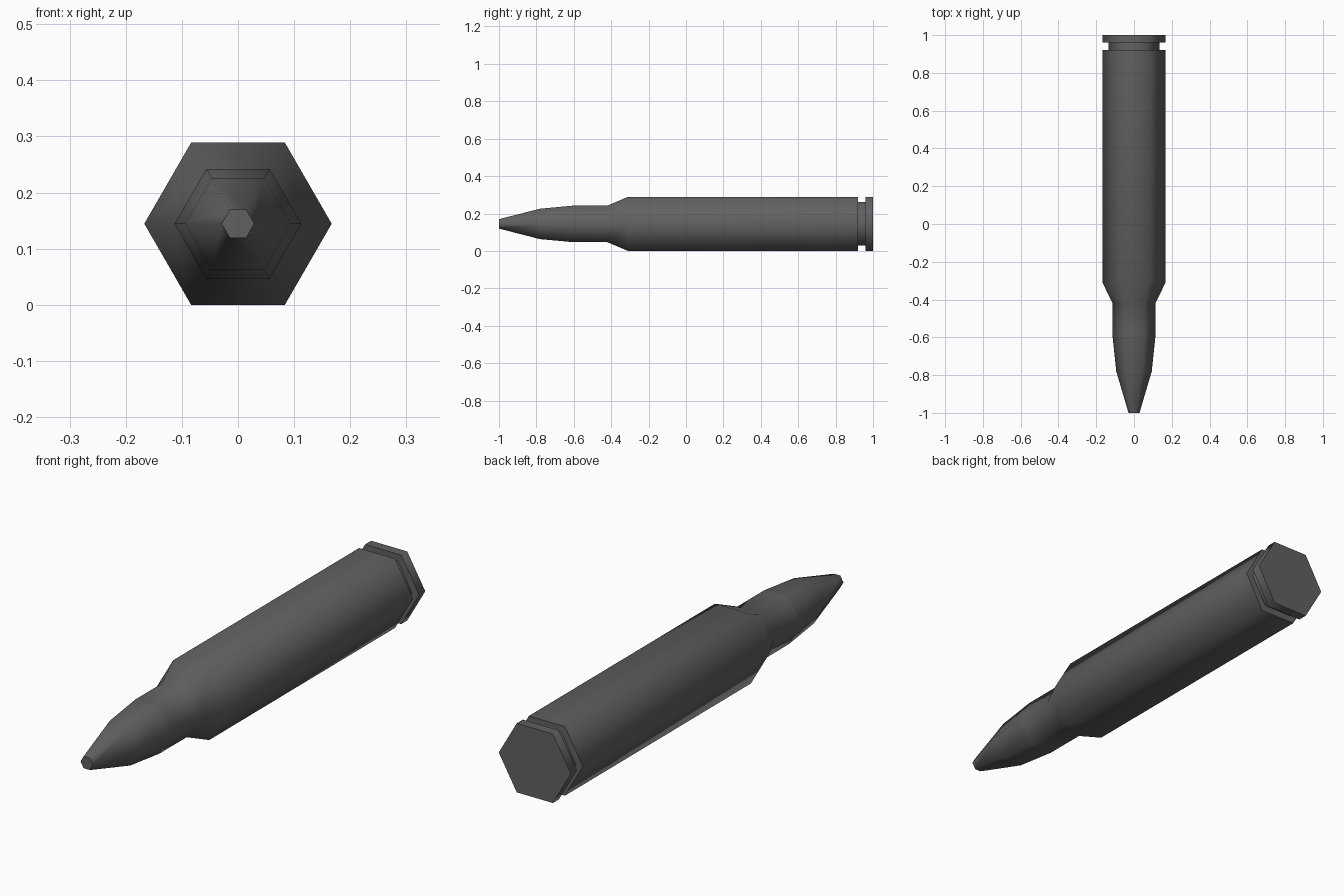
import bpy, bmesh, math

SIDES = 6
AXIS_Z = 0.1445

old = bpy.data.objects.get("Cube")
if old:
    bpy.data.objects.remove(old, do_unlink=True)

metal = bpy.data.materials.new("dark grey metal")
metal.use_nodes = True
colour = (0.12, 0.12, 0.12, 1)
metal.diffuse_color = colour
metal.node_tree.nodes["Principled BSDF"].inputs["Base Color"].default_value = colour


def turned_part(name, profile, cap_first=False, cap_last=False):
    """Hexagonal lathe along y; profile is (y, corner radius) from front to back."""
    bm = bmesh.new()
    rings = []
    for y, r in profile:
        angles = [math.tau * k / SIDES for k in range(SIDES)]
        rings.append([bm.verts.new((r * math.cos(a), y, AXIS_Z + r * math.sin(a)))
                      for a in angles])
    for a, b in zip(rings, rings[1:]):
        for k in range(SIDES):
            n = (k + 1) % SIDES
            bm.faces.new((a[k], a[n], b[n], b[k]))
    if cap_first:
        bm.faces.new(rings[0][::-1])
    if cap_last:
        bm.faces.new(rings[-1])
    # Outward is decided by the winding of the lathe
    bm.normal_update()
    if bm.faces[:][0].normal.dot(bm.faces[:][0].calc_center_median()
                                 - rings[0][0].co.lerp(rings[0][3].co, 0.5)) < 0:
        bmesh.ops.reverse_faces(bm, faces=bm.faces[:])
    mesh = bpy.data.meshes.new(name)
    bm.to_mesh(mesh)
    bm.free()
    mesh.materials.append(metal)
    obj = bpy.data.objects.new(name, mesh)
    bpy.context.collection.objects.link(obj)
    bpy.ops.object.select_all(action='DESELECT')
    obj.select_set(True)
    bpy.context.view_layer.objects.active = obj
    # Smooth around the six sides, crisp at the groove and end faces
    bpy.ops.object.shade_smooth_by_angle(angle=math.radians(65))
    return obj


# Tapered bullet with a small flat tip
turned_part("bullet", [(-1, 0.029), (-0.78, 0.094), (-0.6, 0.113)], cap_first=True)

# Case: neck, shoulder, body, extractor groove and rim
turned_part("case", [(-0.6, 0.113), (-0.42, 0.113), (-0.31, 0.167), (0.92, 0.167),
                     (0.92, 0.134), (0.96, 0.134), (0.96, 0.167), (1, 0.167)],
            cap_last=True)
